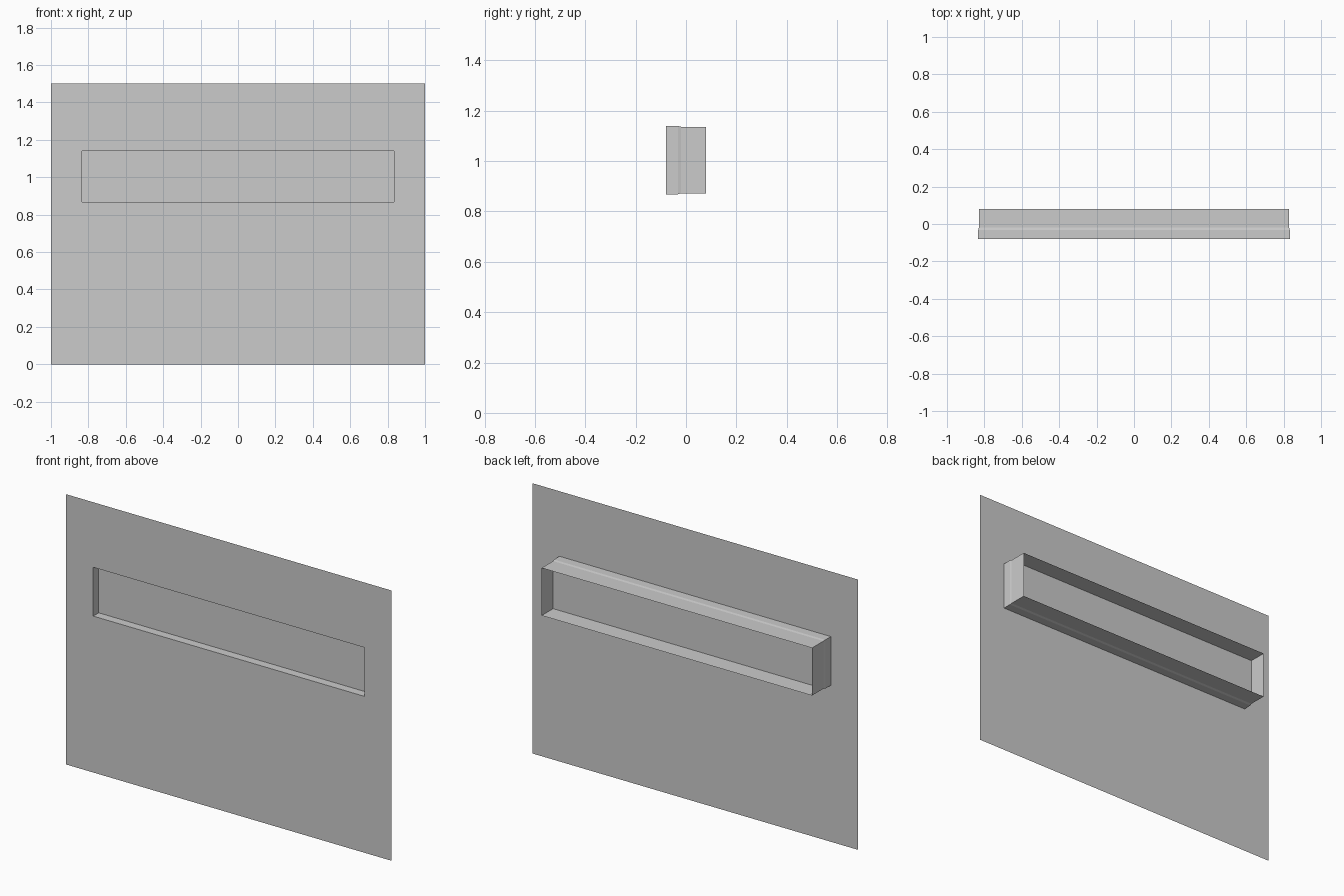
import bpy
import bmesh

cube = bpy.data.objects.get("Cube")
if cube:
    bpy.data.objects.remove(cube, do_unlink=True)

GREY = 0.6
grey = bpy.data.materials.new("plain grey")
grey.use_nodes = True
grey.diffuse_color = (GREY, GREY, GREY, 1)
grey.node_tree.nodes["Principled BSDF"].inputs["Base Color"].default_value = (GREY, GREY, GREY, 1)


def sheet(name, rings, capped=False):
    """Join rectangles (half width, bottom, top, y) in order; optionally close the last."""
    bm = bmesh.new()
    loops = []
    for w, low, high, y in rings:
        corners = [(-w, low), (w, low), (w, high), (-w, high)]
        loops.append([bm.verts.new((x, y, z)) for x, z in corners])
    for a, b in zip(loops, loops[1:]):
        for i in range(4):
            j = (i + 1) % 4
            bm.faces.new((a[i], a[j], b[j], b[i]))
    if capped:
        bm.faces.new(loops[-1])
    mesh = bpy.data.meshes.new(name)
    bm.to_mesh(mesh)
    bm.free()
    mesh.materials.append(grey)
    obj = bpy.data.objects.new(name, mesh)
    bpy.context.collection.objects.link(obj)
    return obj


FRONT, BACK = -0.08, 0.08
front_pane_y, rear_pane_y = -0.032, -0.02
opening = (0.833, 0.868, 1.139)
rear_opening = (0.83, 0.872, 1.136)

# Thin wall with the window opening
sheet("wall", [(1.0, 0.0, 1.5, FRONT), (*opening, FRONT)])
# Shallow recess on the front, closed by a pane
sheet("front_recess", [(*opening, FRONT), (*opening, front_pane_y)], True)
# Narrow joint between the panes
sheet("pane_edge", [(*opening, front_pane_y), (*rear_opening, rear_pane_y)])
# Deeper recess open to the back
sheet("rear_recess", [(*rear_opening, BACK), (*rear_opening, rear_pane_y)], True)
